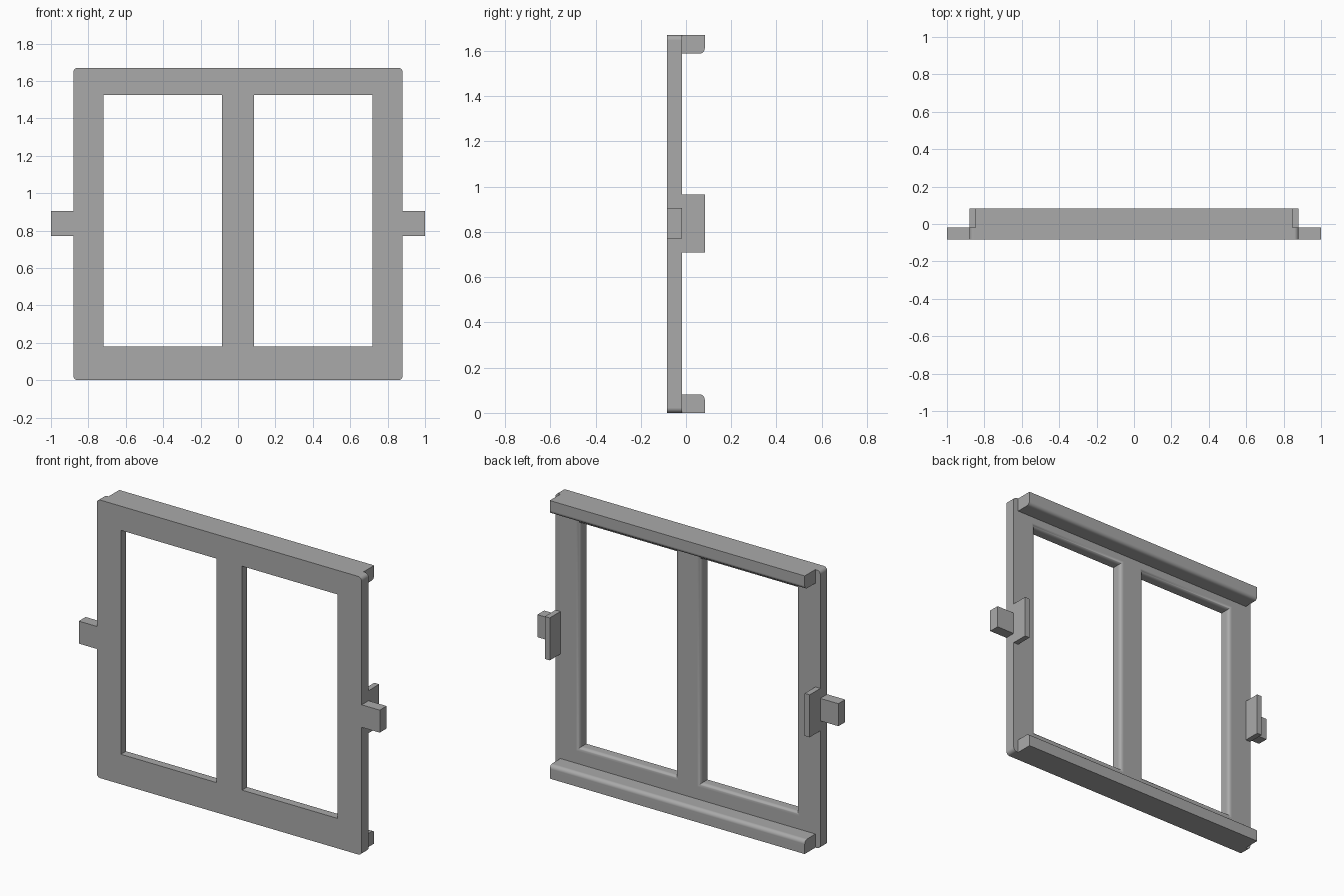
import bpy
import bmesh
import math

cube = bpy.data.objects.get("Cube")
if cube:
    bpy.data.objects.remove(cube, do_unlink=True)

FRONT, MID, BACK = -0.083, -0.018, 0.083   # panel front, panel back, rail back
HALF, TOP = 0.88, 1.67                     # panel half width and height
R = 0.023                                  # fillet radius
STEPS = 6

grey = bpy.data.materials.new("plain grey")
grey.use_nodes = True
colour = (0.4, 0.4, 0.4, 1)
grey.diffuse_color = colour
grey.node_tree.nodes["Principled BSDF"].inputs["Base Color"].default_value = colour


def loft(name, rings):
    """Closed solid through a list of equal-length point rings."""
    bm = bmesh.new()
    loops = [[bm.verts.new(p) for p in ring] for ring in rings]
    for a, b in zip(loops, loops[1:]):
        for i in range(len(a)):
            j = (i + 1) % len(a)
            bm.faces.new((a[i], a[j], b[j], b[i]))
    bm.faces.new(loops[0])
    bm.faces.new(loops[-1])
    bmesh.ops.recalc_face_normals(bm, faces=bm.faces)
    mesh = bpy.data.meshes.new(name)
    bm.to_mesh(mesh)
    bm.free()
    mesh.materials.append(grey)
    obj = bpy.data.objects.new(name, mesh)
    bpy.context.collection.objects.link(obj)
    return obj


def activate(obj):
    bpy.ops.object.select_all(action="DESELECT")
    obj.select_set(True)
    bpy.context.view_layer.objects.active = obj


def smooth(obj):
    activate(obj)
    bpy.ops.object.shade_smooth_by_angle(angle=math.radians(35))
    weighted = obj.modifiers.new("Weighted Normal", "WEIGHTED_NORMAL")
    weighted.keep_sharp = True


def box(name, x0, x1, y0, y1, z0, z1):
    return loft(name, [[(x, y0, z0), (x, y1, z0), (x, y1, z1), (x, y0, z1)]
                       for x in (x0, x1)])


def arc(cx, cy, start):
    """Quarter circle of fillet points, counter-clockwise from start."""
    angles = [math.radians(start + 90 * i / STEPS) for i in range(STEPS + 1)]
    return [(cx + R * math.cos(a), cy + R * math.sin(a)) for a in angles]


# Panel with four rounded outer corners
outline = (arc(HALF - R, TOP - R, 0) + arc(R - HALF, TOP - R, 90)
           + arc(R - HALF, R, 180) + arc(HALF - R, R, 270))
frame = loft("window_frame", [[(x, y, z) for x, z in outline] for y in (FRONT, MID)])


# Two openings, flaring out in a rounded edge at the back
def opening(x0, x1, z0=0.18, z1=1.525):
    steps = [(FRONT - 0.1, 0)]
    for i in range(STEPS + 1):
        t = math.pi / 2 * i / STEPS
        steps.append((MID - R + R * math.sin(t), R * (1 - math.cos(t))))
    steps.append((MID + 0.1, R))
    return loft("opening_cutter", [[(x0 - o, y, z0 - o), (x1 + o, y, z0 - o),
                                    (x1 + o, y, z1 + o), (x0 - o, y, z1 + o)]
                                   for y, o in steps])


for x0, x1 in ((-0.72, -0.085), (0.085, 0.72)):
    cutter = opening(x0, x1)
    cutter.hide_render = True
    cut = frame.modifiers.new("Opening", "BOOLEAN")
    cut.operation = "DIFFERENCE"
    cut.solver = "EXACT"
    cut.object = cutter
    activate(frame)
    bpy.ops.object.modifier_apply(modifier=cut.name)
    bpy.data.objects.remove(cutter, do_unlink=True)
smooth(frame)

# Top and bottom rails, rounded on the inner back edge
depth = 0.082
profile = [(MID, 0), (BACK, 0)] + arc(BACK - R, depth - R, 0) + [(MID, depth)]
for name, base, sign in (("bottom_rail", 0, 1), ("top_rail", TOP, -1)):
    smooth(loft(name, [[(x, y, base + sign * z) for y, z in profile]
                       for x in (-0.847, 0.847)]))

# Side tabs and the clips behind them
for side, s in (("left", 1), ("right", -1)):
    box(side + "_tab", s * HALF, s, FRONT, MID, 0.77, 0.905)
    box(side + "_clip", s * 0.847, s * HALF, MID, BACK, 0.71, 0.965)
